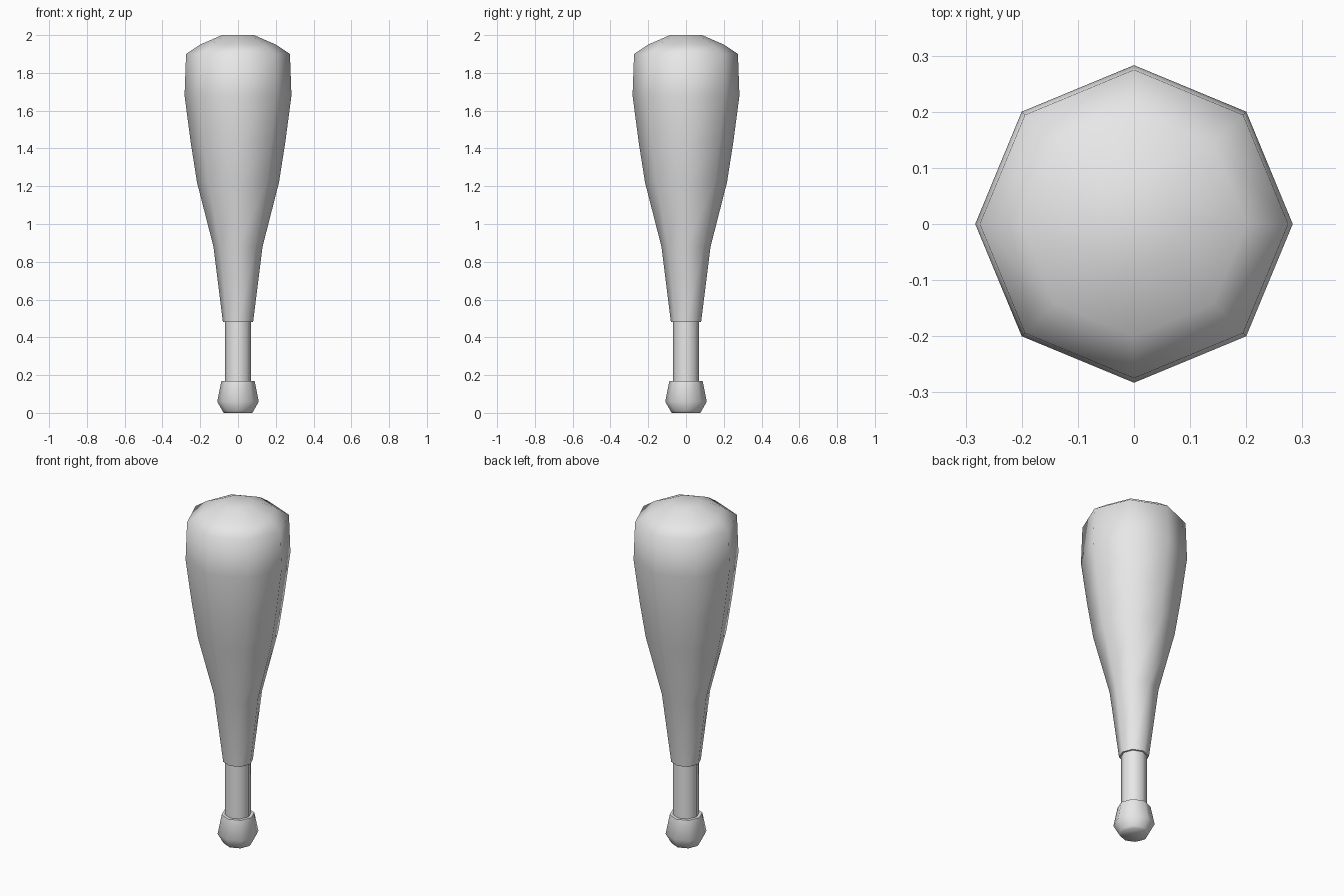
import bpy
import bmesh
from math import cos, sin, tau

cube = bpy.data.objects.get("Cube")
if cube:
    bpy.data.objects.remove(cube)

SIDES = 8

grey = bpy.data.materials.new("light grey")
grey.use_nodes = True
colour = (0.8, 0.8, 0.8, 1)
grey.diffuse_color = colour
grey.node_tree.nodes["Principled BSDF"].inputs["Base Color"].default_value = colour


def lathe(name, profile):
    """Eight-sided turned part from (radius, height) pairs, capped at both ends."""
    bm = bmesh.new()
    rings = [[bm.verts.new((r * cos(tau * i / SIDES), r * sin(tau * i / SIDES), z))
              for i in range(SIDES)] for r, z in profile]
    for low, high in zip(rings, rings[1:]):
        for i in range(SIDES):
            j = (i + 1) % SIDES
            bm.faces.new((low[i], low[j], high[j], high[i]))
    bm.faces.new(rings[0][::-1])
    bm.faces.new(rings[-1])
    for face in bm.faces:
        face.smooth = True
    mesh = bpy.data.meshes.new(name)
    bm.to_mesh(mesh)
    bm.free()
    mesh.materials.append(grey)
    obj = bpy.data.objects.new(name, mesh)
    bpy.context.collection.objects.link(obj)
    # Keep only the hard shoulders sharp
    mesh.set_sharp_from_angle(angle=tau * 0.19)
    return obj


# Rounded knob at the bottom of the grip
lathe("pommel", [(0.075, 0), (0.082, 0.01), (0.11, 0.06), (0.088, 0.17)])

# Straight grip
lathe("handle", [(0.07, 0.1), (0.07, 0.55)])

# Swelling club head with a domed top
lathe("club_head", [(0.08, 0.48), (0.13, 0.88), (0.217, 1.22), (0.25, 1.43),
                    (0.283, 1.68), (0.275, 1.9), (0.2, 1.95), (0.085, 2)])
